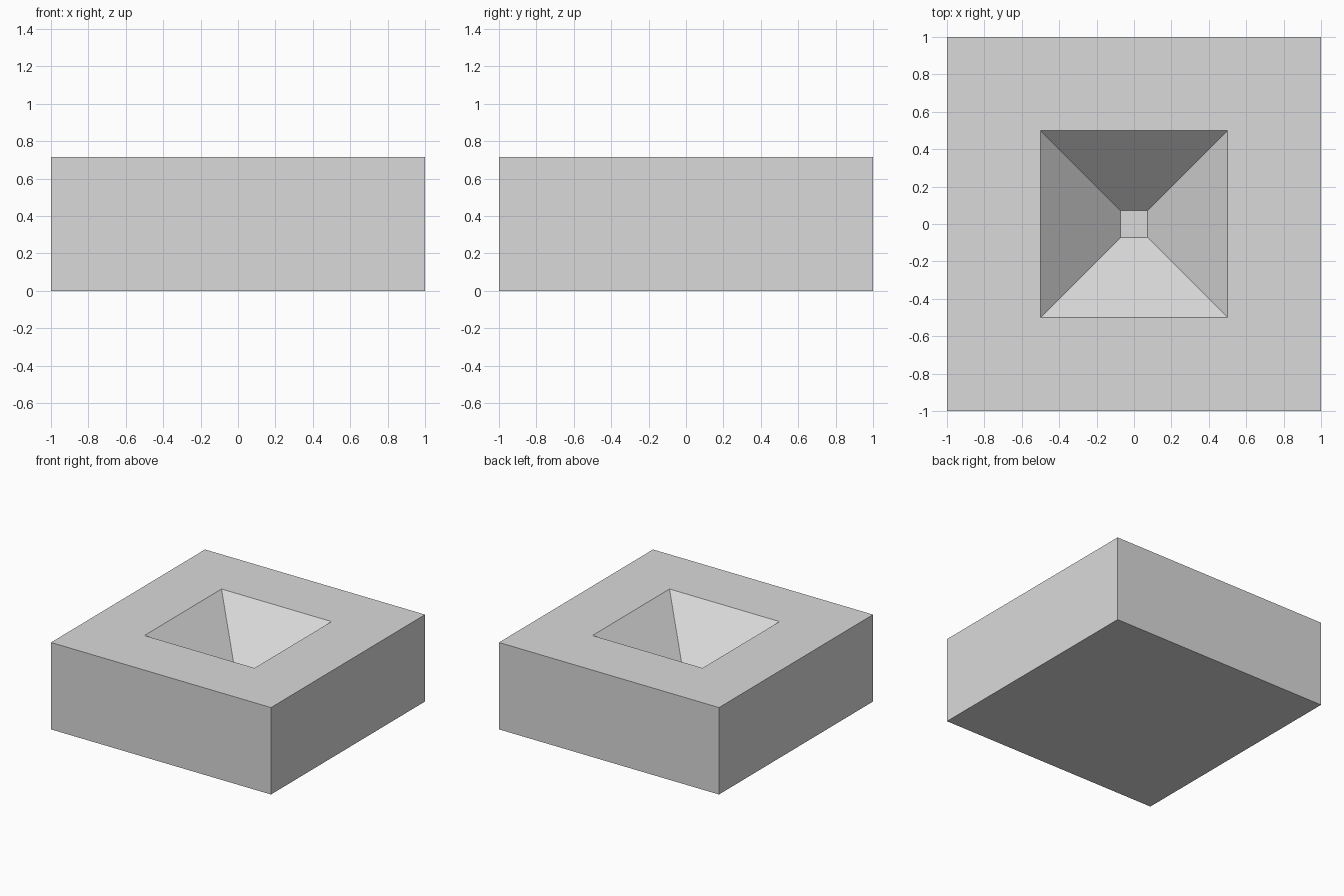
import bpy
import bmesh
from mathutils import Vector

cube = bpy.data.objects.get("Cube")
if cube:
    bpy.data.objects.remove(cube, do_unlink=True)

UNIT = 1 / 7               # module that all dimensions share
HEIGHT = 5 * UNIT
PIT_DEPTH = 3 * UNIT
PIT_TOP = 3.5 * UNIT       # half widths of the pit
PIT_FLOOR = 0.5 * UNIT

grey = bpy.data.materials.new("light grey")
grey.use_nodes = True
colour = (0.7, 0.7, 0.7, 1)
grey.diffuse_color = colour
grey.node_tree.nodes["Principled BSDF"].inputs["Base Color"].default_value = colour

# Solid square block
bm = bmesh.new()
bmesh.ops.create_cube(bm, size=2)
for v in bm.verts:
    v.co.z = (v.co.z + 1) / 2 * HEIGHT
bm.normal_update()

# Flat rim around the opening
top = max(bm.faces, key=lambda f: f.calc_center_median().z)
bmesh.ops.inset_individual(bm, faces=[top], thickness=1 - PIT_TOP,
                           use_even_offset=True)

# Sloping walls down to a small square floor
bmesh.ops.inset_individual(bm, faces=[top], thickness=PIT_TOP - PIT_FLOOR,
                           use_even_offset=True)
bmesh.ops.translate(bm, verts=top.verts[:], vec=Vector((0, 0, -PIT_DEPTH)))
bm.normal_update()

mesh = bpy.data.meshes.new("block_with_pit")
bm.to_mesh(mesh)
bm.free()
mesh.materials.append(grey)
block = bpy.data.objects.new("block_with_pit", mesh)
bpy.context.collection.objects.link(block)
